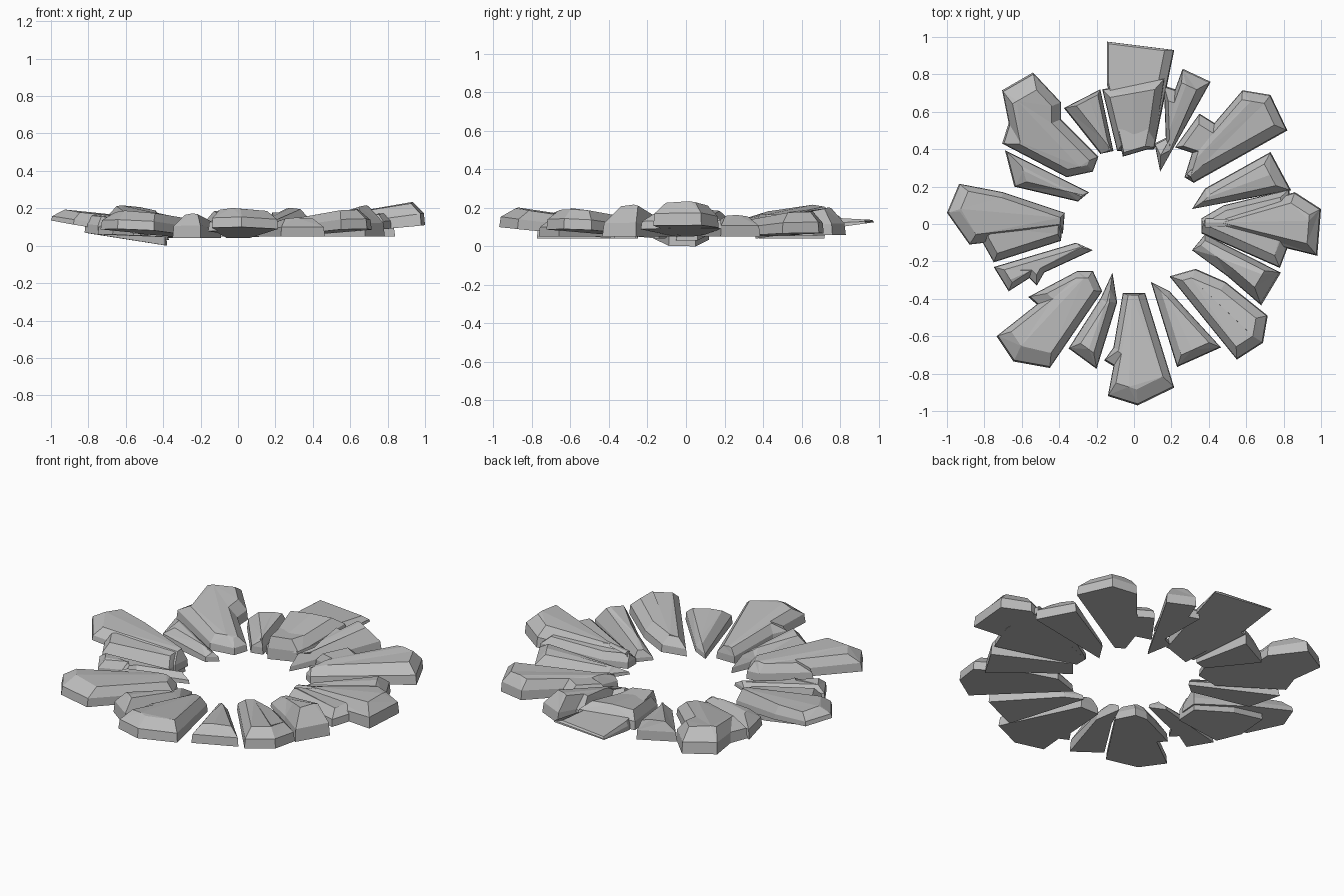
import bpy, bmesh, math
from mathutils import Vector

if "Cube" in bpy.data.objects:
    bpy.data.objects.remove(bpy.data.objects["Cube"])

stone_grey = bpy.data.materials.new("stone grey")
stone_grey.diffuse_color = (0.5, 0.5, 0.5, 1)
stone_grey.use_nodes = True
stone_grey.node_tree.nodes["Principled BSDF"].inputs["Base Color"].default_value = stone_grey.diffuse_color


def inset(pts, bevel):
    """Offset each edge inwards; bevel = (outer, right side, left side, inner), seen from the centre."""
    n, lines = len(pts), []
    for i in range(n):
        a, b = pts[i], pts[(i + 1) % n]
        e = (b - a).normalized()
        normal = Vector((e.y, -e.x))
        radial = ((a + b) / 2).normalized()
        out = normal.dot(radial)
        left = normal.dot(Vector((-radial.y, radial.x)))
        d = bevel[0] if out > 0.6 else bevel[3] if out < -0.6 else bevel[2] if left > 0 else bevel[1]
        lines.append((normal, normal.dot(a) - d, d))
    result = []
    for i in range(n):
        (n1, c1, d1), (n2, c2, d2) = lines[i - 1], lines[i]
        det = n1.x * n2.y - n1.y * n2.x
        if abs(det) < 0.25:
            move = -(n1 + n2).normalized() * (d1 + d2) / 2
        else:
            move = Vector((c1 * n2.y - c2 * n1.y, n1.x * c2 - n2.x * c1)) / det - pts[i]
        limit = 1.8 * max(d1, d2)
        if move.length > limit:
            move *= limit / move.length
        result.append(pts[i] + move)
    return result


def stone(name, outline, base, top, bevel=(0.07, 0.04, 0.04, 0.03), wall=0.5, crease=0.006):
    """Chipped slab; base and top are (inner, outer) heights along the stone's axis."""
    pts = [Vector(p) for p in outline]
    n = len(pts)
    if sum(pts[i - 1].x * pts[i].y - pts[i].x * pts[i - 1].y for i in range(n)) < 0:
        pts.reverse()
    axis = sum(pts, Vector((0, 0))).normalized()
    r0, r1 = min(p.dot(axis) for p in pts), max(p.dot(axis) for p in pts)

    def height(p, pair):
        return pair[0] + (pair[1] - pair[0]) * (p.dot(axis) - r0) / (r1 - r0)

    middle = tuple(b + (t - b) * wall for b, t in zip(base, top))
    bm = bmesh.new()
    rings = []
    for ring, pair in ((pts, base), (inset(pts, [0.1 * b for b in bevel]), middle),
                       (inset(pts, bevel), top)):
        rings.append([bm.verts.new((p.x, p.y, height(p, pair))) for p in ring])
    for low, high in zip(rings, rings[1:]):
        for i in range(n):
            j = (i + 1) % n
            bm.faces.new((low[i], low[j], high[j], high[i]))
    bm.faces.new(rings[0][::-1])
    cap = bm.faces.new(rings[2])
    # radial crease that arches the top
    if crease:
        c = cap.calc_center_median()
        cut = bmesh.ops.bisect_plane(bm, geom=[cap] + list(cap.edges) + list(cap.verts), dist=1e-4,
                                     plane_co=c, plane_no=(-c.y, c.x, 0))
        for v in cut["geom_cut"]:
            if isinstance(v, bmesh.types.BMVert):
                v.co.z += crease
    bmesh.ops.triangulate(bm, faces=[f for f in bm.faces if len(f.verts) > 4])
    bmesh.ops.recalc_face_normals(bm, faces=bm.faces)
    mesh = bpy.data.meshes.new(name)
    bm.to_mesh(mesh)
    bm.free()
    mesh.materials.append(stone_grey)
    bpy.context.collection.objects.link(bpy.data.objects.new(name, mesh))


# Back stones
stone("back_wedge", [(-.06, .36), (.11, .41), (.215, .93), (-.145, .975), (-.145, .75)],
      (.04, .125), (.17, .137), (.01, .05, .01, .02), crease=0)
stone("back_slab", [(-.09, .39), (.11, .4), (.165, .78), (-.17, .72)],
      (.05, .1), (.145, .2), (.05, .045, .03, .03))
stone("back_left_chip", [(-.375, .62), (-.18, .72), (-.11, .39), (-.18, .375)],
      (.04, .04), (.12, .15), (.02, .02, .06, .01))
stone("back_right_chip", [(.14, .28), (.41, .76), (.26, .83), (.22, .72), (.16, .74), (.17, .46), (.11, .43)],
      (.05, .06), (.11, .21), (.07, .045, .02, .02), .4)

# Right stones
stone("back_right_slab", [(.27, .25), (.32, .22), (.82, .5), (.73, .69), (.58, .715), (.43, .54),
                          (.35, .59), (.22, .41), (.31, .38)],
      (.05, .07), (.125, .185), (.05, .06, .03, .02))
stone("right_upper_chip", [(.31, .08), (.84, .18), (.73, .385), (.38, .19)],
      (.05, .05), (.08, .17), (.06, .04, .04, .02))
stone("right_slab", [(.37, -.02), (.98, -.17), (1, .08), (.86, .17), (.37, .03)],
      (.05, .11), (.13, .24), (.06, .05, .05, .01))
stone("right_low_slab", [(.36, .03), (.36, -.05), (.78, -.235), (.85, -.05), (.83, .185), (.48, .1)],
      (.05, .095), (.12, .18), (.05, .05, .03, .01))
stone("right_lower_chip", [(.31, -.14), (.38, -.055), (.785, -.26), (.68, -.435), (.5, -.28)],
      (.05, .05), (.1, .235), (.08, .05, .03, .02), .4)

# Front stones
stone("front_right_slab", [(.19, -.28), (.33, -.24), (.49, -.31), (.715, -.49), (.69, -.635), (.55, -.725)],
      (.05, .09), (.13, .2), (.06, .04, .05, .04))
stone("front_right_chip", [(.09, -.31), (.19, -.36), (.465, -.66), (.23, -.765)],
      (.05, .05), (.1, .15), (.05, .04, .03, .02))
stone("front_slab", [(-.06, -.37), (.06, -.37), (.215, -.875), (.02, -.97), (-.14, -.92), (-.11, -.76),
                     (-.16, -.73), (-.11, -.66)],
      (.04, .1), (.12, .21), (.08, .03, .04, .01))
stone("front_left_chip", [(-.115, -.26), (-.09, -.42), (-.2, -.775), (-.35, -.665), (-.18, -.4)],
      (.04, .04), (.1, .18), (.06, .04, .04, .01))
stone("front_left_slab", [(-.3, -.25), (-.22, -.25), (-.17, -.36), (-.45, -.77), (-.645, -.735),
                          (-.735, -.6), (-.52, -.43), (-.565, -.39)],
      (.04, .09), (.13, .19), (.08, .03, .04, .04))

# Left stones
stone("left_lower_chip", [(-.31, -.1), (-.22, -.14), (-.48, -.26), (-.52, -.33), (-.56, -.29),
                          (-.67, -.36), (-.75, -.23)],
      (.04, .06), (.08, .14), (.04, .03, .03, .01))
stone("left_slab", [(-.37, .06), (-.38, -.05), (-.88, -.11), (-1, .06), (-.935, .215), (-.7, .17)],
      (.03, .135), (.13, .195), (.06, .03, .05, .02), .4)
stone("left_low_slab", [(-.38, .05), (-.39, -.09), (-.75, -.205), (-.82, -.08), (-.8, .12), (-.6, .12)],
      (0, .07), (.12, .165), (.04, .03, .04, .02))
stone("left_upper_chip", [(-.24, .17), (-.3, .12), (-.64, .2), (-.69, .395)],
      (.05, .05), (.1, .16), (.07, .04, .04, .01))
stone("back_left_slab", [(-.36, .25), (-.22, .28), (-.19, .36), (-.39, .56), (-.39, .65), (-.54, .81),
                         (-.705, .715), (-.67, .54), (-.705, .43)],
      (.05, .09), (.125, .225), (.09, .05, .04, .04))
